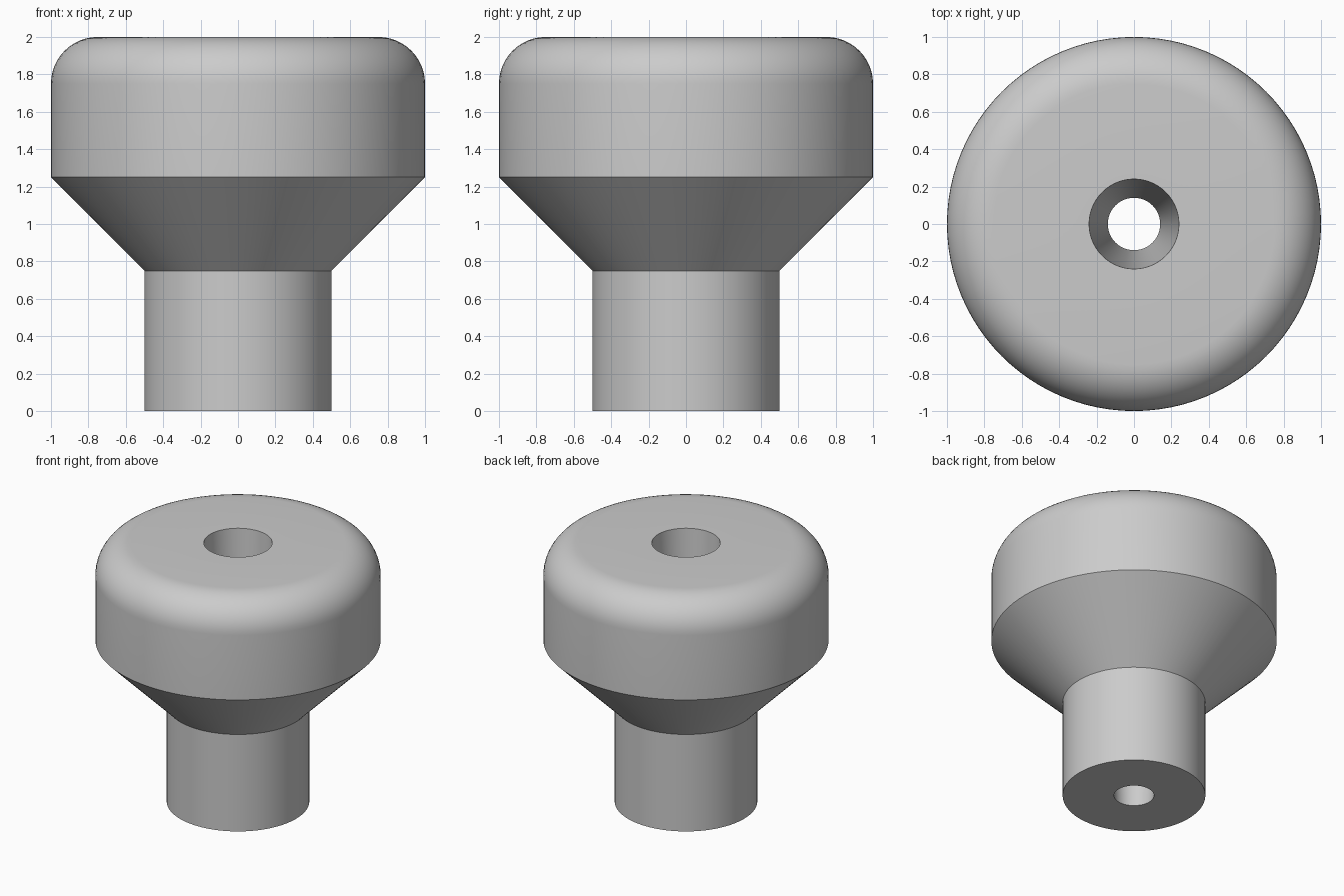
import bpy, bmesh, math

SEGMENTS = 96
FILLET_STEPS = 12

default = bpy.data.objects.get("Cube")
if default:
    bpy.data.objects.remove(default, do_unlink=True)

# Plain grey finish
grey = bpy.data.materials.new("plain_grey")
grey.use_nodes = True
colour = (0.6, 0.6, 0.6, 1)
grey.diffuse_color = colour
grey.node_tree.nodes["Principled BSDF"].inputs["Base Color"].default_value = colour

# Half section as (radius, height): stem, flare, head, rounded rim, tapered bore
stem_and_flare = [(0.14, 0), (0.5, 0), (0.5, 0.75), (1, 1.25)]
fillet = 0.25
rim = []
for i in range(FILLET_STEPS + 1):
    a = math.pi / 2 * i / FILLET_STEPS
    rim.append((1 - fillet + fillet * math.cos(a), 2 - fillet + fillet * math.sin(a)))
bore_top = [(0.24, 2)]
profile = stem_and_flare + rim + bore_top

# Revolve the closed section into rings of quads
bm = bmesh.new()
rings = []
for s in range(SEGMENTS):
    a = 2 * math.pi * s / SEGMENTS
    rings.append([bm.verts.new((r * math.cos(a), r * math.sin(a), z)) for r, z in profile])
for s, ring in enumerate(rings):
    after = rings[(s + 1) % SEGMENTS]
    for i in range(len(profile)):
        j = (i + 1) % len(profile)
        bm.faces.new((ring[i], after[i], after[j], ring[j]))
bmesh.ops.recalc_face_normals(bm, faces=bm.faces)

mesh = bpy.data.meshes.new("knob")
bm.to_mesh(mesh)
bm.free()
mesh.materials.append(grey)
knob = bpy.data.objects.new("knob", mesh)
bpy.context.collection.objects.link(knob)

# Smooth the curved faces, keep the section corners sharp
bpy.ops.object.select_all(action="DESELECT")
knob.select_set(True)
bpy.context.view_layer.objects.active = knob
bpy.ops.object.shade_smooth_by_angle(angle=math.radians(30))
